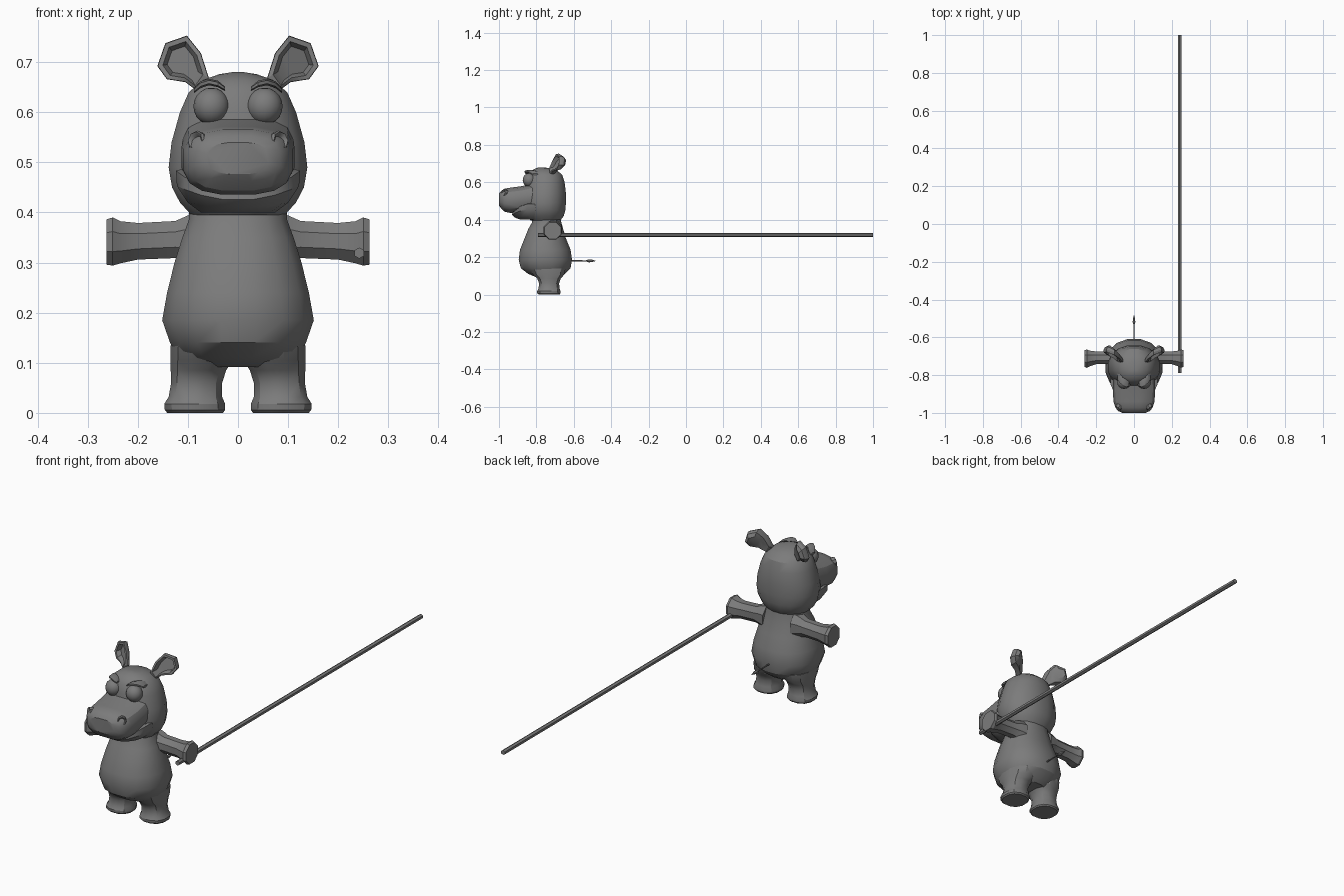
import bpy, bmesh, math
from mathutils import Matrix, Vector

grey = bpy.data.materials.new("plain grey")
grey.diffuse_color = (0.2, 0.2, 0.2, 1)


def finish(name, bm, mirror=False, angle=30):
    """Turn a bmesh into a named object, mirrored across x when asked."""
    bmesh.ops.recalc_face_normals(bm, faces=bm.faces[:])
    mesh = bpy.data.meshes.new(name)
    bm.to_mesh(mesh)
    bm.free()
    mesh.materials.append(grey)
    ob = bpy.data.objects.new(name, mesh)
    bpy.context.collection.objects.link(ob)
    bpy.ops.object.select_all(action='DESELECT')
    ob.select_set(True)
    bpy.context.view_layer.objects.active = ob
    bpy.ops.object.shade_smooth_by_angle(angle=math.radians(angle))
    if mirror:
        ob.modifiers.new("mirror", 'MIRROR').use_mirror_merge = False
    return ob


def skin(rings):
    """Bridge equal point rings and cap both ends."""
    bm = bmesh.new()
    loops = [[bm.verts.new(p) for p in ring] for ring in rings]
    n = len(loops[0])
    for a, b in zip(loops, loops[1:]):
        for i in range(n):
            j = (i + 1) % n
            bm.faces.new((a[i], a[j], b[j], b[i]))
    bm.faces.new(loops[0])
    bm.faces.new(loops[-1])
    return bm


def loft(axis, stations, sides=16, power=2.0, rise=None):
    """Stations are (position, u0, u1, v0, v1) boxes along an axis."""
    rings = []
    for k, (t, u0, u1, v0, v1) in enumerate(stations):
        ring = []
        for i in range(sides):
            a = 2 * math.pi * (i + 0.5) / sides
            c, s = math.cos(a), math.sin(a)
            c = math.copysign(abs(c) ** (2 / power), c)
            s = math.copysign(abs(s) ** (2 / power), s)
            u = (u0 + u1) / 2 + c * (u1 - u0) / 2
            v = (v0 + v1) / 2 + s * (v1 - v0) / 2
            lift = rise[k] * c * c if rise else 0
            ring.append({'x': (t, u, v), 'y': (u, t, v),
                         'z': (u, v, t + lift)}[axis])
        rings.append(ring)
    return skin(rings)


def wide(rows):
    """Expand (position, half width, v0, v1) into centred boxes."""
    return [(t, -w, w, a, b) for t, w, a, b in rows]


# Torso with round belly
finish("torso", loft('z', wide([
    (0.092, 0.08, -0.80, -0.67), (0.11, 0.12, -0.845, -0.645),
    (0.14, 0.138, -0.885, -0.615), (0.185, 0.154, -0.897, -0.607),
    (0.24, 0.144, -0.89, -0.615), (0.30, 0.129, -0.865, -0.64),
    (0.35, 0.113, -0.845, -0.655), (0.385, 0.10, -0.825, -0.665),
    (0.415, 0.098, -0.82, -0.67)]), power=2.2))

# Head
finish("head", loft('z', wide([
    (0.395, 0.095, -0.83, -0.67), (0.42, 0.118, -0.855, -0.652),
    (0.45, 0.134, -0.865, -0.643), (0.49, 0.141, -0.87, -0.64),
    (0.54, 0.135, -0.865, -0.64), (0.60, 0.118, -0.855, -0.647),
    (0.64, 0.10, -0.847, -0.66), (0.665, 0.07, -0.825, -0.69),
    (0.676, 0.038, -0.80, -0.73), (0.68, 0.012, -0.785, -0.765)]), power=2.15))

# Muzzle and lower jaw
finish("muzzle", loft('y', wide([
    (-0.80, 0.112, 0.45, 0.60), (-0.88, 0.114, 0.44, 0.58),
    (-0.94, 0.110, 0.435, 0.572), (-0.972, 0.10, 0.443, 0.566),
    (-0.99, 0.085, 0.462, 0.553), (-1.0, 0.062, 0.476, 0.54)]), power=2.8))
finish("lower_jaw", loft('z', wide([
    (0.40, 0.075, -0.885, -0.72), (0.41, 0.102, -0.915, -0.72),
    (0.424, 0.124, -0.932, -0.72), (0.435, 0.126, -0.93, -0.72),
    (0.438, 0.115, -0.915, -0.73)]), power=2.3,
    rise=[0, 0.01, 0.03, 0.05, 0.05]))

# Nostrils: raised rims around a shallow cone
out = Vector((0.55, -0.8, 0.2)).normalized()
turn = out.to_track_quat('Z', 'Y').to_matrix()
rings = []
for r, d in [(0.02, -0.012), (0.02, 0.003), (0.017, 0.007),
             (0.013, 0.004), (0.008, -0.008)]:
    rings.append([Vector((0.082, -0.971, 0.543)) + turn @ Vector(
        (r * math.cos(i * math.pi / 4), r * math.sin(i * math.pi / 4), d))
        for i in range(8)])
finish("nostrils", skin(rings), True)

# Eyes
bm = bmesh.new()
bmesh.ops.create_uvsphere(bm, u_segments=16, v_segments=10, radius=1,
                          matrix=Matrix.Translation((0.053, -0.838, 0.612))
                          @ Matrix.Diagonal((0.036, 0.035, 0.037, 1)))
finish("eyes", bm, True, 60)

# Brows
finish("brows", loft('x', [
    (0.026, -0.86, -0.835, 0.643, 0.651), (0.04, -0.866, -0.82, 0.650, 0.663),
    (0.058, -0.86, -0.81, 0.654, 0.667), (0.075, -0.845, -0.79, 0.648, 0.662),
    (0.088, -0.825, -0.79, 0.638, 0.648)], sides=6), True)

# Cupped ears
outline = [(0.058, 0.668), (0.074, 0.718), (0.102, 0.753), (0.145, 0.738),
           (0.161, 0.692), (0.142, 0.666), (0.105, 0.66), (0.078, 0.64)]
cx, cz = 0.112, 0.70
rings = []
for size, dy in [(0.5, 0.022), (0.85, 0.014), (1, 0), (0.98, -0.014),
                 (0.78, -0.015), (0.6, 0.008)]:
    rings.append([(cx + (x - cx) * size, -0.712 + (x - 0.055) * 0.45 + dy
                   + (z - cz) * 0.2, cz + (z - cz) * size) for x, z in outline])
finish("ears", skin(rings), True)

# Arms ending in blunt eight-sided hands
finish("arms", loft('x', [
    (0.07, -0.765, -0.66, 0.285, 0.405), (0.10, -0.755, -0.665, 0.297, 0.398),
    (0.125, -0.745, -0.672, 0.306, 0.386), (0.20, -0.745, -0.672, 0.303, 0.382),
    (0.235, -0.757, -0.667, 0.295, 0.386), (0.25, -0.766, -0.66, 0.29, 0.394),
    (0.262, -0.76, -0.665, 0.292, 0.39)], sides=8), True)

# Legs and flared feet
finish("legs", loft('z', [
    (0.0, 0.028, 0.143, -0.79, -0.674), (0.006, 0.024, 0.148, -0.797, -0.669),
    (0.018, 0.024, 0.149, -0.798, -0.669), (0.032, 0.03, 0.140, -0.79, -0.674),
    (0.06, 0.03, 0.135, -0.787, -0.677), (0.085, 0.022, 0.136, -0.797, -0.668),
    (0.105, 0.008, 0.137, -0.82, -0.65), (0.14, 0.005, 0.136, -0.84, -0.64)],
    sides=12, power=2.3), True)

# Tail and tuft
finish("tail", loft('y', [
    (y, -r, r, 0.18 - r, 0.18 + r) for y, r in
    [(-0.63, 0.004), (-0.535, 0.003), (-0.52, 0.008), (-0.505, 0.007),
     (-0.483, 0.001)]], sides=6))

# Long staff held in one hand
finish("staff", loft('y', [(y, 0.231, 0.253, 0.308, 0.33)
                           for y in (-0.79, 1.0)], sides=6))
